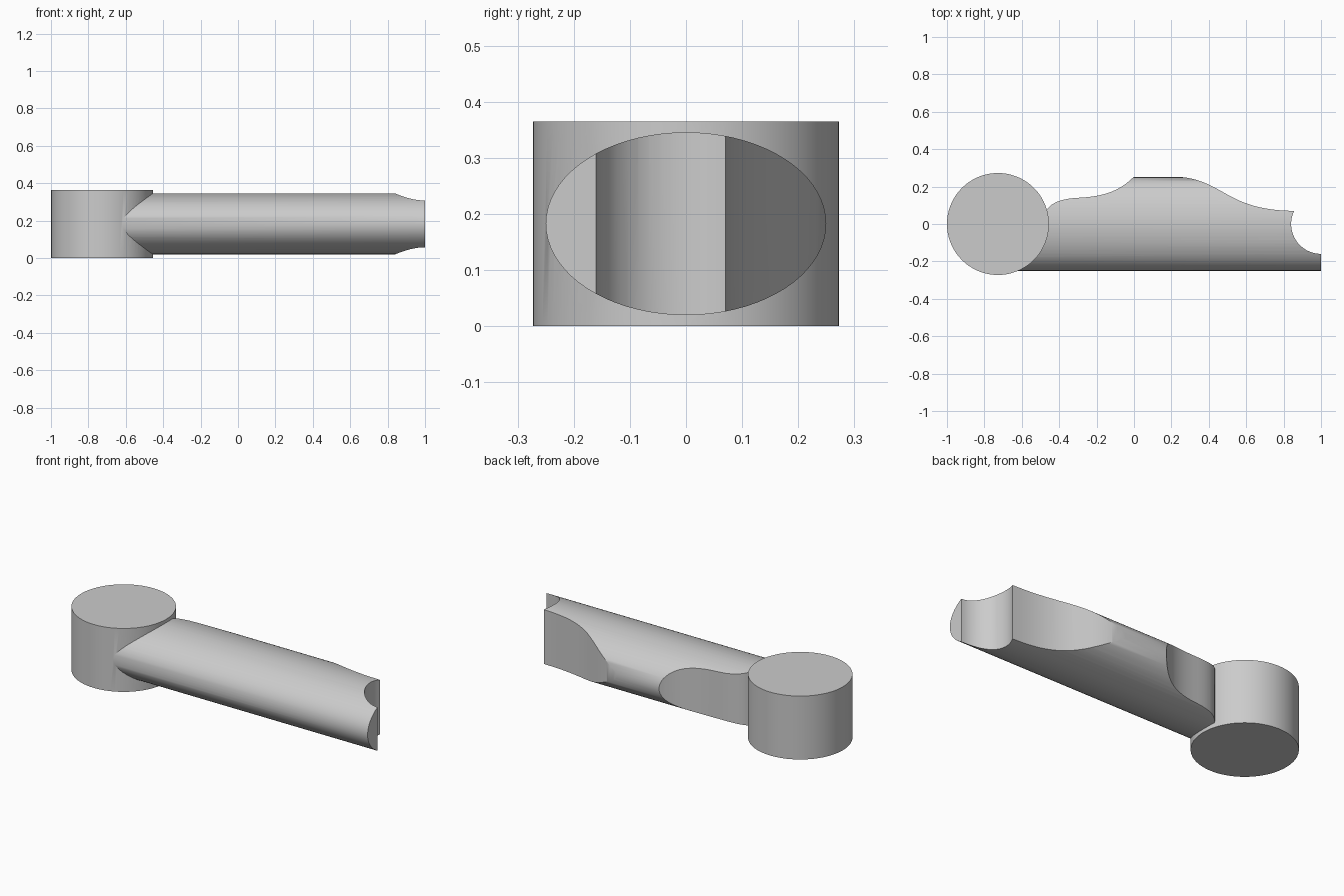
import bpy
import bmesh
import math
from mathutils import Vector
from mathutils.geometry import interpolate_bezier

cube = bpy.data.objects.get("Cube")
if cube:
    bpy.data.objects.remove(cube, do_unlink=True)

HUB_X, HUB_R, HUB_H = -0.7275, 0.2725, 0.365
MID_Z = HUB_H / 2
BAR_Y, BAR_Z = 0.25, 0.163
SOCKET_R = 0.16

grey = bpy.data.materials.new("plain grey")
grey.use_nodes = True
grey.diffuse_color = (0.6, 0.6, 0.6, 1)
grey.node_tree.nodes["Principled BSDF"].inputs["Base Color"].default_value = grey.diffuse_color


def prism(name, ring, step):
    """Extrude a closed ring of points along a vector."""
    bm = bmesh.new()
    face = bm.faces.new([bm.verts.new(p) for p in ring])
    out = bmesh.ops.extrude_face_region(bm, geom=[face])
    moved = [v for v in out["geom"] if isinstance(v, bmesh.types.BMVert)]
    bmesh.ops.translate(bm, verts=moved, vec=step)
    bmesh.ops.recalc_face_normals(bm, faces=bm.faces)
    mesh = bpy.data.meshes.new(name)
    bm.to_mesh(mesh)
    bm.free()
    mesh.materials.append(grey)
    obj = bpy.data.objects.new(name, mesh)
    bpy.context.collection.objects.link(obj)
    return obj


def combine(target, other, operation):
    """Apply a boolean and remove the helper."""
    mod = target.modifiers.new(operation.lower(), "BOOLEAN")
    mod.operation, mod.object, mod.solver = operation, other, "EXACT"
    bpy.context.view_layer.objects.active = target
    bpy.ops.object.modifier_apply(modifier=mod.name)
    bpy.data.objects.remove(other, do_unlink=True)


def ellipse(a, b, n=72):
    angles = [2 * math.pi * i / n for i in range(n)]
    return [(a * math.cos(t), b * math.sin(t)) for t in angles]


def curve(*points):
    return interpolate_bezier(*[Vector((x, y, 0)) for x, y in points], 12)


# Round hub
hub = prism("hub_and_arm", [(HUB_X + x, y, 0) for x, y in ellipse(HUB_R, HUB_R)],
            (0, 0, HUB_H))

# Oval arm running out of the hub
arm = prism("arm", [(HUB_X, y, MID_Z + z) for y, z in ellipse(BAR_Y, BAR_Z)],
            (1 - HUB_X, 0, 0))

# Plan outline: neck hollow, crest, sloping shoulder
outline = [Vector((-0.8, -0.4, 0)), Vector((-0.8, 0.07, 0))]
outline += curve((-0.47, 0.07), (-0.44, 0.12), (-0.38, 0.135), (-0.3, 0.14))
outline += curve((-0.3, 0.14), (-0.16, 0.147), (-0.08, 0.175), (0, 0.253))[1:]
outline += curve((0.22, 0.253), (0.35, 0.25), (0.42, 0.2), (0.5, 0.157))
outline += curve((0.5, 0.157), (0.6, 0.1), (0.7, 0.072), (0.856, 0.07))[1:]

# Round socket notch at the far end
start = math.pi - math.asin(0.07 / SOCKET_R)
for i in range(1, 17):
    t = start + (1.5 * math.pi - start) * i / 16
    outline.append(Vector((1 + SOCKET_R * math.cos(t), SOCKET_R * math.sin(t), 0)))
outline.append(Vector((1, -0.4, 0)))
shape = prism("arm_outline", [(p.x, p.y, -0.2) for p in outline], (0, 0, 0.8))
shape.hide_render = True

combine(arm, shape, "INTERSECT")
combine(hub, arm, "UNION")

# Smooth the curved walls, keep cut edges crisp
bpy.ops.object.select_all(action="DESELECT")
hub.select_set(True)
bpy.context.view_layer.objects.active = hub
bpy.ops.object.shade_smooth_by_angle(angle=math.radians(30))
